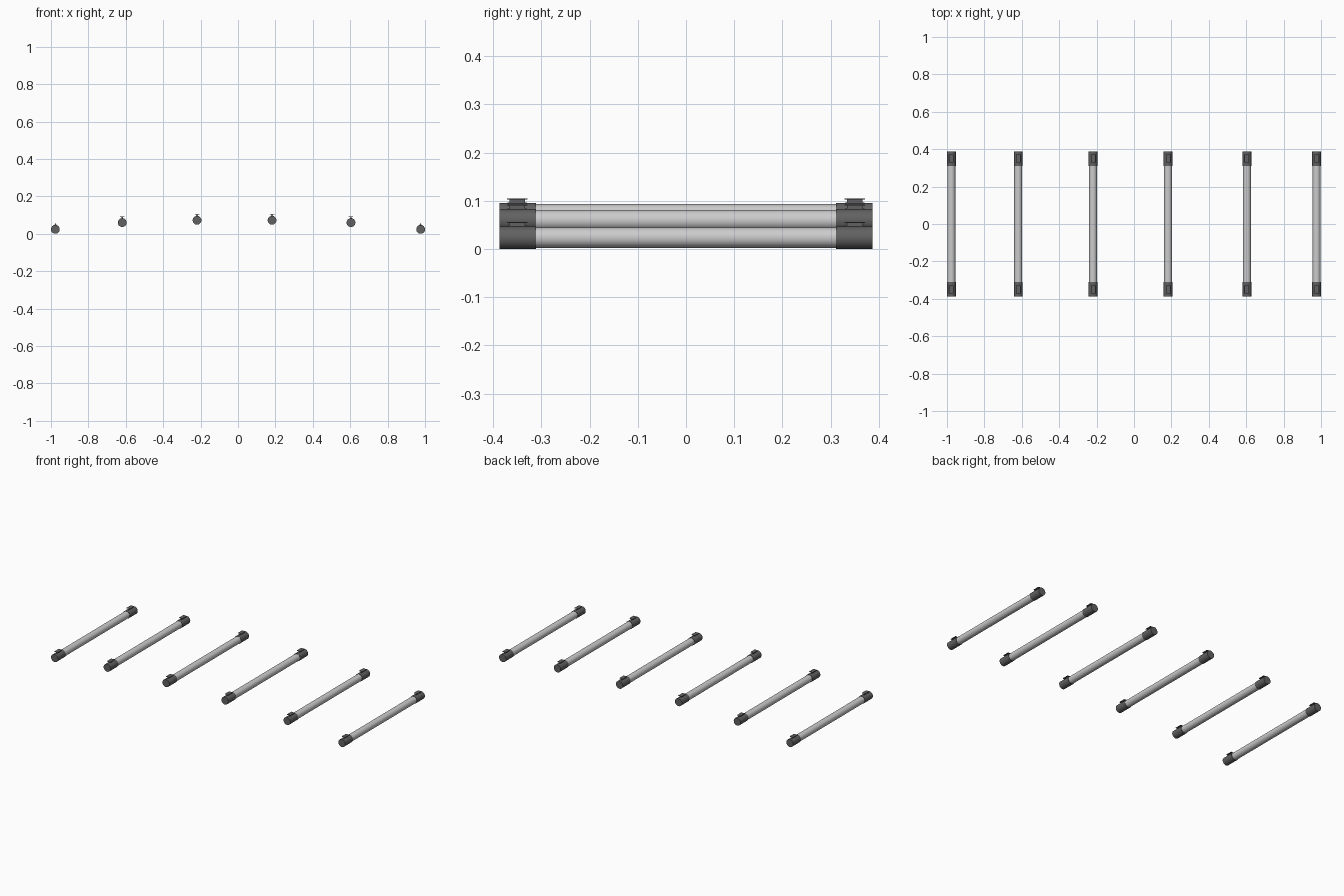
import bpy, bmesh, math
from mathutils import Matrix, Vector

if "Cube" in bpy.data.objects:
    bpy.data.objects.remove(bpy.data.objects["Cube"])

CAP_R, TUBE_R = 0.0235, 0.0213
TUBES = [(-0.9765, 0.0235), (-0.619, 0.0595), (-0.219, 0.072),
         (0.182, 0.072), (0.604, 0.0595), (0.9765, 0.0235)]


def material(name, v):
    m = bpy.data.materials.new(name)
    m.diffuse_color = (v, v, v, 1)
    m.use_nodes = True
    m.node_tree.nodes["Principled BSDF"].inputs["Base Color"].default_value = m.diffuse_color
    return m


dark = material("dark_grey", 0.12)


def finish(bm, name, mat=None, smooth=True):
    bmesh.ops.recalc_face_normals(bm, faces=bm.faces)
    me = bpy.data.meshes.new(name)
    bm.to_mesh(me)
    bm.free()
    ob = bpy.data.objects.new(name, me)
    bpy.context.collection.objects.link(ob)
    if mat:
        me.materials.append(mat)
    if smooth:
        bpy.ops.object.select_all(action='DESELECT')
        ob.select_set(True)
        bpy.context.view_layer.objects.active = ob
        bpy.ops.object.shade_smooth_by_angle(angle=math.radians(35))
    return ob


def rod(name, x, z, r, y0, y1, mat=None):
    """Closed cylinder lying along y."""
    bm = bmesh.new()
    m = Matrix.Translation((x, (y0 + y1) / 2, z)) @ Matrix.Rotation(math.pi / 2, 4, 'X')
    bmesh.ops.create_cone(bm, cap_ends=True, segments=32, radius1=r, radius2=r,
                          depth=y1 - y0, matrix=m)
    return finish(bm, name, mat)


def box(bm, centre, size):
    bmesh.ops.create_cube(bm, size=1, matrix=Matrix.Translation(centre)
                          @ Matrix.Diagonal((*size, 1)))


for i, (x, z) in enumerate(TUBES, 1):
    # long tube
    rod(f"tube_{i}", x, z, TUBE_R, -0.315, 0.315)
    for side, s in (("front", -1), ("back", 1)):
        # end cap
        a, b = sorted((s * 0.311, s * 0.387))
        rod(f"end_cap_{side}_{i}", x, z, CAP_R, a, b, dark)
        # mounting clip: foot, neck and top plate
        bm = bmesh.new()
        y = s * 0.35
        box(bm, (x, y, z + 0.0225), (0.010, 0.040, 0.005))
        box(bm, (x, y, z + 0.026), (0.006, 0.033, 0.010))
        box(bm, (x, y, z + 0.0315), (0.024, 0.042, 0.002))
        finish(bm, f"mounting_clip_{side}_{i}", dark, smooth=False)
